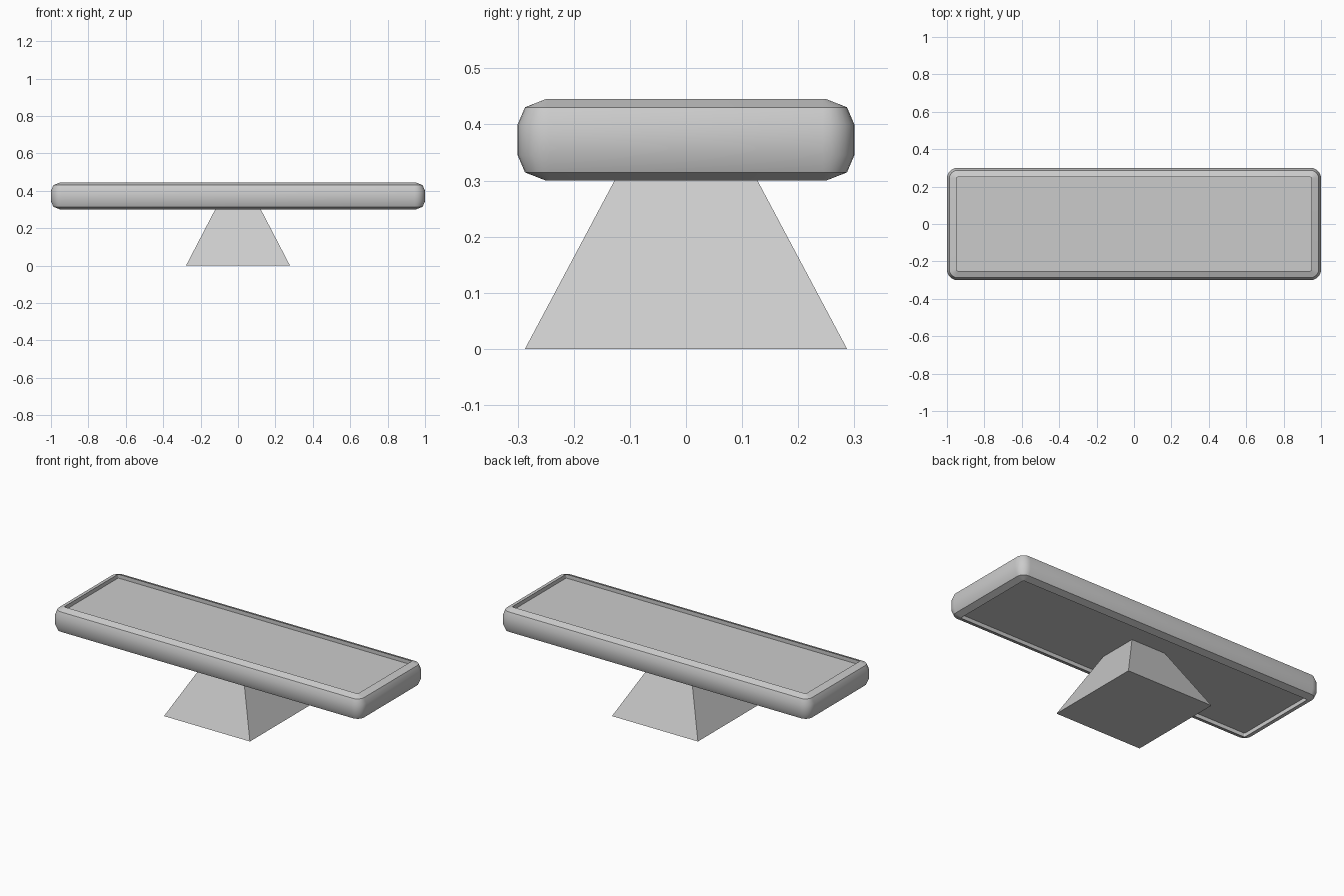
import bpy, bmesh, math

if "Cube" in bpy.data.objects:
    bpy.data.objects.remove(bpy.data.objects["Cube"])

CZ = 0.3725  # mid height of the board


def make_object(name, bm):
    bmesh.ops.recalc_face_normals(bm, faces=bm.faces[:])
    mesh = bpy.data.meshes.new(name)
    bm.to_mesh(mesh)
    bm.free()
    obj = bpy.data.objects.new(name, mesh)
    bpy.context.collection.objects.link(obj)
    return obj


def rounded_rect(bm, hx, hy, r, z, steps=6):
    """Ring of vertices around a rounded rectangle."""
    ring = []
    for i, (sx, sy) in enumerate([(1, 1), (-1, 1), (-1, -1), (1, -1)]):
        for k in range(steps + 1):
            a = math.radians(90 * (i + k / steps))
            ring.append(bm.verts.new((sx * (hx - r) + r * math.cos(a),
                                      sy * (hy - r) + r * math.sin(a), z)))
    return ring


def bridge(bm, a, b):
    n = len(a)
    for i in range(n):
        bm.faces.new((a[i], a[(i + 1) % n], b[(i + 1) % n], b[i]))


# Rounded rim: faceted half-round profile swept round the board
half = [(0.0, 0.0275), (0.013, 0.058), (0.05, 0.0725)]
profile = [(d, -z) for d, z in reversed(half)] + half
bm = bmesh.new()
rings = [rounded_rect(bm, 1 - d, 0.3 - d, 0.056 - d, CZ + z) for d, z in profile]
for i in range(len(rings)):
    bridge(bm, rings[i], rings[(i + 1) % len(rings)])
rim = make_object("rim", bm)
bpy.context.view_layer.objects.active = rim
rim.select_set(True)
bpy.ops.object.shade_smooth_by_angle(angle=math.radians(40))

# Recessed flat panel inside the rim
bm = bmesh.new()
low = rounded_rect(bm, 0.952, 0.252, 0.008, CZ - 0.05)
high = rounded_rect(bm, 0.952, 0.252, 0.008, CZ + 0.05)
bridge(bm, low, high)
bm.faces.new(low)
bm.faces.new(high)
make_object("panel", bm)

# Tapered four-sided stand
bm = bmesh.new()
loops = []
for hx, hy, z in [(0.278, 0.287, 0.0), (0.109, 0.114, 0.325)]:
    loops.append([bm.verts.new((sx * hx, sy * hy, z))
                  for sx, sy in [(1, 1), (-1, 1), (-1, -1), (1, -1)]])
bridge(bm, *loops)
for loop in loops:
    bm.faces.new(loop)
make_object("stand", bm)
